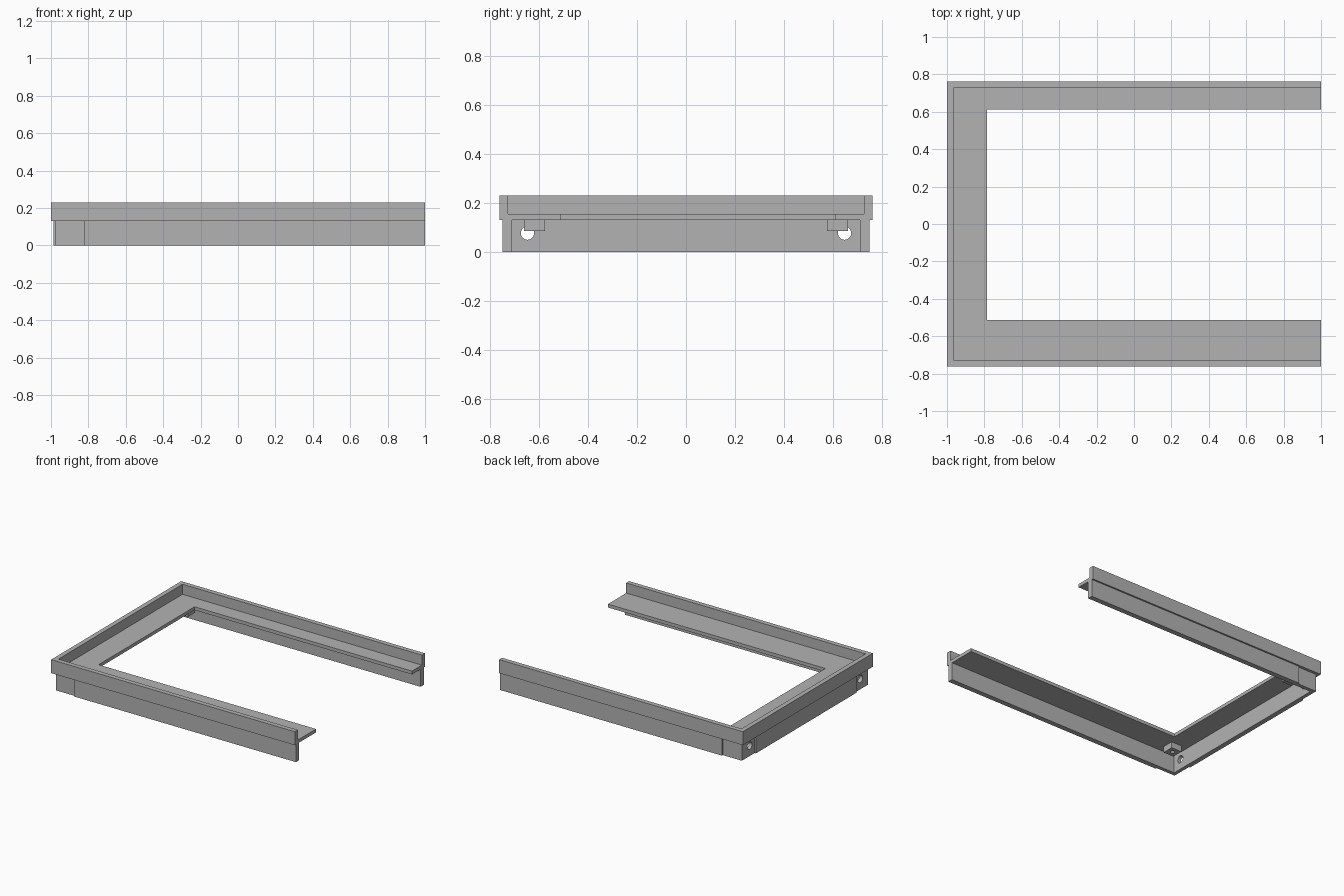
import bpy, bmesh

if "Cube" in bpy.data.objects:
    bpy.data.objects.remove(bpy.data.objects["Cube"])

grey = bpy.data.materials.new("plain grey")
grey.diffuse_color = (0.45, 0.45, 0.45, 1)
grey.use_nodes = True
grey.node_tree.nodes["Principled BSDF"].inputs["Base Color"].default_value = grey.diffuse_color


def prism(name, outline, z0, z1):
    """Extrude a flat outline from z0 to z1."""
    bm = bmesh.new()
    face = bm.faces.new([bm.verts.new((x, y, z0)) for x, y in outline])
    ext = bmesh.ops.extrude_face_region(bm, geom=[face])["geom"]
    for v in ext:
        if isinstance(v, bmesh.types.BMVert):
            v.co.z = z1
    bmesh.ops.recalc_face_normals(bm, faces=bm.faces)
    me = bpy.data.meshes.new(name)
    bm.to_mesh(me)
    bm.free()
    me.materials.append(grey)
    ob = bpy.data.objects.new(name, me)
    bpy.context.collection.objects.link(ob)
    return ob


def combine(target, other, operation):
    """Apply a boolean and remove the second object."""
    mod = target.modifiers.new(operation, "BOOLEAN")
    mod.operation = operation
    mod.solver = "EXACT"
    mod.object = other
    bpy.context.view_layer.objects.active = target
    bpy.ops.object.modifier_apply(modifier=mod.name)
    bpy.data.objects.remove(other)


def cylinder(radius, depth, location, rotation=(0, 0, 0)):
    bpy.ops.mesh.primitive_cylinder_add(vertices=32, radius=radius, depth=depth,
                                        location=location, rotation=rotation)
    ob = bpy.context.object
    ob.data.materials.append(grey)
    return ob


def mirrored(half):
    """Back half of an outline followed by its front mirror image."""
    return half + [(x, -y) for x, y in reversed(half)]


# Ledge: wide three-sided shelf, wider along the front
frame = prism("frame", [(1, .762), (-1, .762), (-1, -.762), (1, -.762),
                        (1, -.513), (-.785, -.513), (-.785, .612), (1, .612)],
              .13, .155)

# Rim: thin wall standing on the outer edge of the ledge
rim = prism("rim", mirrored([(1, .762), (-1, .762)])
            + mirrored([(1, -.727), (-.965, -.727)]), .155, .23)

# Skirt: lower wall with shallow recesses around both closed corners
skirt = prism("skirt", mirrored([(1, .75), (-.82, .75), (-.82, .74), (-.977, .74),
                                 (-.977, .59), (-.987, .59)])
              + mirrored([(1, -.712), (-.95, -.712)]), 0, .13)

# Round holes through the short side of the skirt
for side in (-1, 1):
    combine(skirt, cylinder(.027, .2, (-.965, side * .648, .077), (0, 1.5707963, 0)),
            "DIFFERENCE")

combine(frame, rim, "UNION")
combine(frame, skirt, "UNION")

# Corner bosses under the ledge, each with a small blind hole
for side in (-1, 1):
    y0, y1 = side * .662, side * .577
    boss = prism("corner_boss", [(-.9, y0), (-.815, y0), (-.815, y1), (-.9, y1)],
                 .085, .13)
    combine(boss, cylinder(.015, .06, (-.8575, side * .6195, .085)), "DIFFERENCE")
    combine(frame, boss, "UNION")

# Flat walls with smooth hole interiors
bpy.ops.object.select_all(action="DESELECT")
frame.select_set(True)
bpy.context.view_layer.objects.active = frame
bpy.ops.object.shade_smooth_by_angle()
